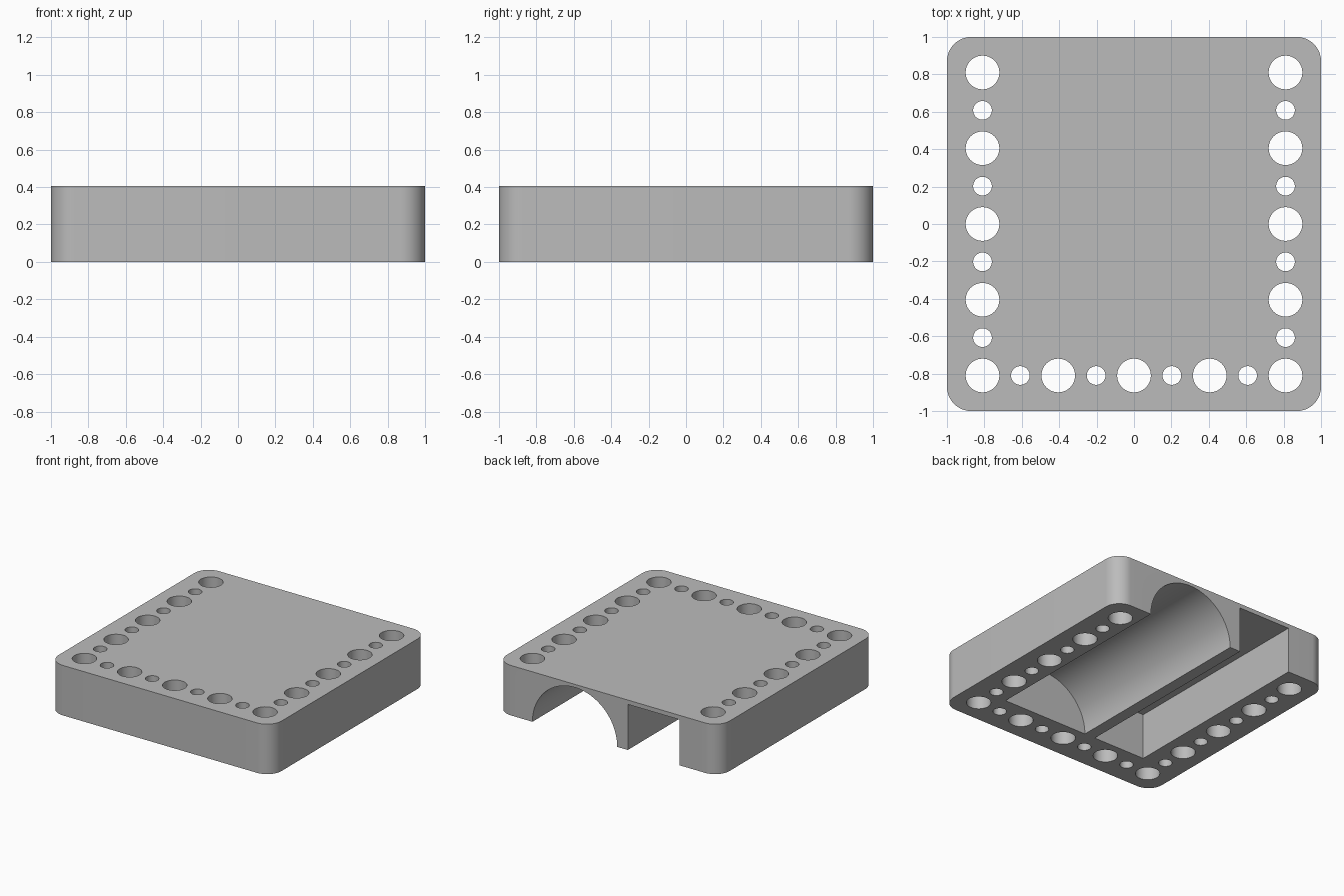
import bpy
import bmesh
from math import pi, cos, sin

HEIGHT = 0.405      # block thickness
PITCH = 0.2025      # spacing between neighbouring holes
EDGE = 4 * PITCH    # distance of the hole rows from the centre
FRONT_END = -0.66   # closed end of both channels
BACK_END = 1.2      # channels run out through the back wall

if "Cube" in bpy.data.objects:
    bpy.data.objects.remove(bpy.data.objects["Cube"], do_unlink=True)

grey = bpy.data.materials.new("plain grey")
grey.use_nodes = True
colour = (0.5, 0.5, 0.5, 1)
grey.diffuse_color = colour
grey.node_tree.nodes["Principled BSDF"].inputs["Base Color"].default_value = colour


def arc(cx, cy, radius, start, end, steps):
    """Points along a circular arc, both ends included."""
    angles = [start + (end - start) * i / steps for i in range(steps + 1)]
    return [(cx + radius * cos(a), cy + radius * sin(a)) for a in angles]


def add_prism(bm, points, direction):
    """Extrude a closed outline of 3D points along a direction."""
    face = bm.faces.new([bm.verts.new(p) for p in points])
    result = bmesh.ops.extrude_face_region(bm, geom=[face], use_keep_orig=True)
    moved = [v for v in result["geom"] if isinstance(v, bmesh.types.BMVert)]
    bmesh.ops.translate(bm, verts=moved, vec=direction)


def make_object(name, prisms):
    bm = bmesh.new()
    for points, direction in prisms:
        add_prism(bm, points, direction)
    bmesh.ops.recalc_face_normals(bm, faces=bm.faces)
    mesh = bpy.data.meshes.new(name)
    bm.to_mesh(mesh)
    bm.free()
    mesh.materials.append(grey)
    obj = bpy.data.objects.new(name, mesh)
    bpy.context.collection.objects.link(obj)
    return obj


# Block with rounded vertical corners
radius = 0.13
inner = 1 - radius
outline = []
for i, (sx, sy) in enumerate([(1, 1), (-1, 1), (-1, -1), (1, -1)]):
    outline += arc(sx * inner, sy * inner, radius, i * pi / 2, (i + 1) * pi / 2, 16)
block = make_object("block", [([(x, y, 0) for x, y in outline], (0, 0, HEIGHT))])

# Alternating large and small holes along both sides and the front
spots = {(side * 4, i) for side in (-1, 1) for i in range(-4, 5)}
spots |= {(i, -4) for i in range(-4, 5)}
holes = []
for i, j in sorted(spots):
    hole_radius = 0.05 if (i + j) % 2 else 0.09
    ring = arc(i * PITCH, j * PITCH, hole_radius, 0, 2 * pi, 48)[:-1]
    holes.append(([(x, y, -0.1) for x, y in ring], (0, 0, HEIGHT + 0.2)))

# Underside channels: one half round, one rectangular, both open at the back
arch = arc(0.297, 0, 0.38, 0, pi, 64)
arch = [(0.677, -0.1)] + arch + [(-0.083, -0.1)]
slot = [(-0.178, -0.1), (-0.178, 0.37), (-0.642, 0.37), (-0.642, -0.1)]
channels = [([(x, FRONT_END, z) for x, z in profile], (0, BACK_END - FRONT_END, 0))
            for profile in (arch, slot)]

# Cut the holes and channels out of the block
cutter = make_object("cutter", holes + channels)
cutter.hide_render = True
bpy.ops.object.select_all(action="DESELECT")
block.select_set(True)
bpy.context.view_layer.objects.active = block
cut = block.modifiers.new("cuts", "BOOLEAN")
cut.operation = "DIFFERENCE"
cut.solver = "EXACT"
cut.object = cutter
bpy.ops.object.modifier_apply(modifier=cut.name)
bpy.data.objects.remove(cutter, do_unlink=True)
bpy.ops.object.shade_smooth_by_angle(angle=pi / 6)
